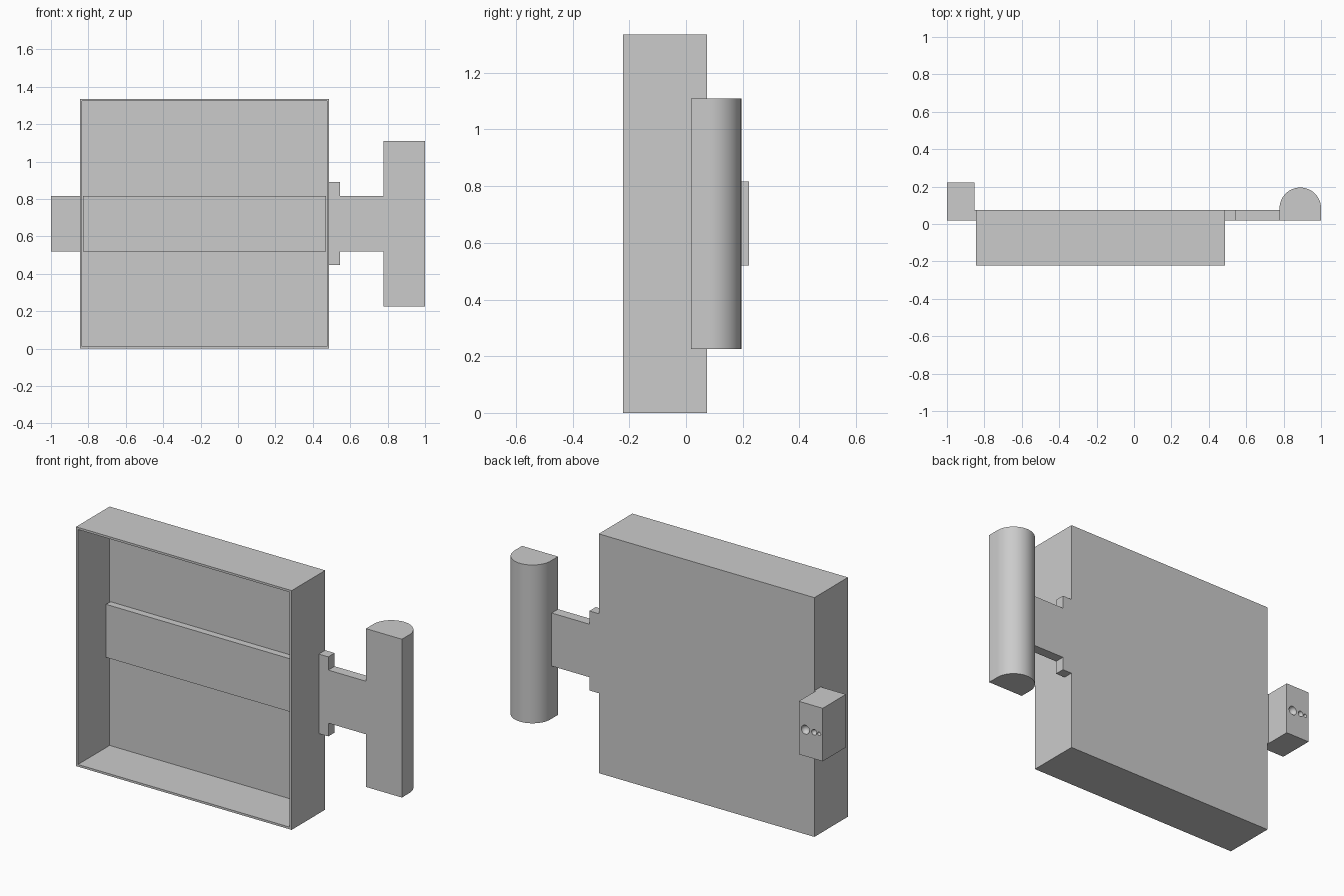
import bpy
import bmesh
import math
from mathutils import Vector

cube = bpy.data.objects.get("Cube")
if cube:
    bpy.data.objects.remove(cube, do_unlink=True)

# One plain grey for everything
grey = bpy.data.materials.new("plain grey")
grey.use_nodes = True
colour = (0.6, 0.6, 0.6, 1)
grey.diffuse_color = colour
grey.node_tree.nodes["Principled BSDF"].inputs["Base Color"].default_value = colour


def finish(bm, name):
    bmesh.ops.recalc_face_normals(bm, faces=bm.faces)
    mesh = bpy.data.meshes.new(name)
    bm.to_mesh(mesh)
    bm.free()
    mesh.materials.append(grey)
    obj = bpy.data.objects.new(name, mesh)
    bpy.context.collection.objects.link(obj)
    return obj


def prism(outline, direction):
    """Extrude a closed outline of 3D points along a direction."""
    bm = bmesh.new()
    face = bm.faces.new([bm.verts.new(p) for p in outline])
    out = bmesh.ops.extrude_face_region(bm, geom=[face], use_keep_orig=True)
    verts = [g for g in out["geom"] if isinstance(g, bmesh.types.BMVert)]
    bmesh.ops.translate(bm, verts=verts, vec=direction)
    return bm


def box(x0, x1, y0, y1, z0, z1):
    return prism([(x0, y0, z0), (x1, y0, z0), (x1, y0, z1), (x0, y0, z1)],
                 (0, y1 - y0, 0))


MID = 0.668                      # height of the centre line
LEFT, RIGHT = -0.845, 0.487      # sides of the tray
FRONT, BACK = -0.222, 0.074      # tray depth
BAR = 0.018                      # front plane of bar, arm and grip
HALF = 0.148                     # half height of the bar
WALL = 0.017

# Open tray: inset the front face and push it in
bm = box(LEFT, RIGHT, FRONT, BACK, 0, 2 * MID)
bmesh.ops.recalc_face_normals(bm, faces=bm.faces)
front = [f for f in bm.faces if f.normal.y < -0.9]
bmesh.ops.inset_region(bm, faces=front, thickness=WALL)
out = bmesh.ops.extrude_face_region(bm, geom=front)
verts = [g for g in out["geom"] if isinstance(g, bmesh.types.BMVert)]
bmesh.ops.translate(bm, verts=verts, vec=Vector((0, BACK - FRONT - WALL, 0)))
bmesh.ops.delete(bm, geom=[f for f in front if f.is_valid], context="FACES")
finish(bm, "tray")

# Crossbar inside the tray
finish(box(LEFT + WALL, RIGHT - WALL, BAR, BACK - WALL, MID - HALF, MID + HALF),
       "crossbar")

# Stepped arm, mirrored about the centre line
grip_x, grip_r = 0.889, 0.111
half = [(RIGHT, 0.222), (0.545, 0.222), (0.545, HALF), (grip_x - grip_r, HALF)]
outline = [(x, BAR, MID + h) for x, h in half]
outline += [(x, BAR, MID - h) for x, h in reversed(half)]
finish(prism(outline, (0, BACK - BAR, 0)), "arm")

# Grip with a flat front and a half-round back
grip_z, grip_y, steps = 0.226, 0.084, 32
profile = [(grip_x - grip_r, BAR, grip_z), (grip_x + grip_r, BAR, grip_z)]
for i in range(steps + 1):
    a = math.pi * i / steps
    profile.append((grip_x + grip_r * math.cos(a),
                    grip_y + grip_r * math.sin(a), grip_z))
grip = finish(prism(profile, (0, 0, 2 * (MID - grip_z))), "grip")

# End block on the other side, with a short neck into the tray
block_in = -0.852
block = finish(box(-1, block_in, BAR, 0.222, MID - HALF, MID + HALF), "end_block")
finish(box(block_in, LEFT, BAR, BACK, MID - HALF, MID + HALF), "neck")

# Three shrinking round dimples in the back of the block
bm = bmesh.new()
for x, r in ((-0.893, 0.025), (-0.947, 0.016), (-0.978, 0.01)):
    ball = bmesh.ops.create_uvsphere(bm, u_segments=24, v_segments=12, radius=r)
    bmesh.ops.translate(bm, verts=ball["verts"], vec=(x, 0.222, MID))
cutter = finish(bm, "dimple_cutter")
cutter.hide_render = True
cut = block.modifiers.new("dimples", "BOOLEAN")
cut.operation = "DIFFERENCE"
cut.object = cutter
cut.solver = "EXACT"
bpy.ops.object.select_all(action="DESELECT")
bpy.context.view_layer.objects.active = block
block.select_set(True)
bpy.ops.object.modifier_apply(modifier=cut.name)
bpy.data.objects.remove(cutter, do_unlink=True)

# Smooth the rounded surfaces, keep the corners sharp
grip.select_set(True)
bpy.ops.object.shade_smooth_by_angle(angle=math.radians(30))
